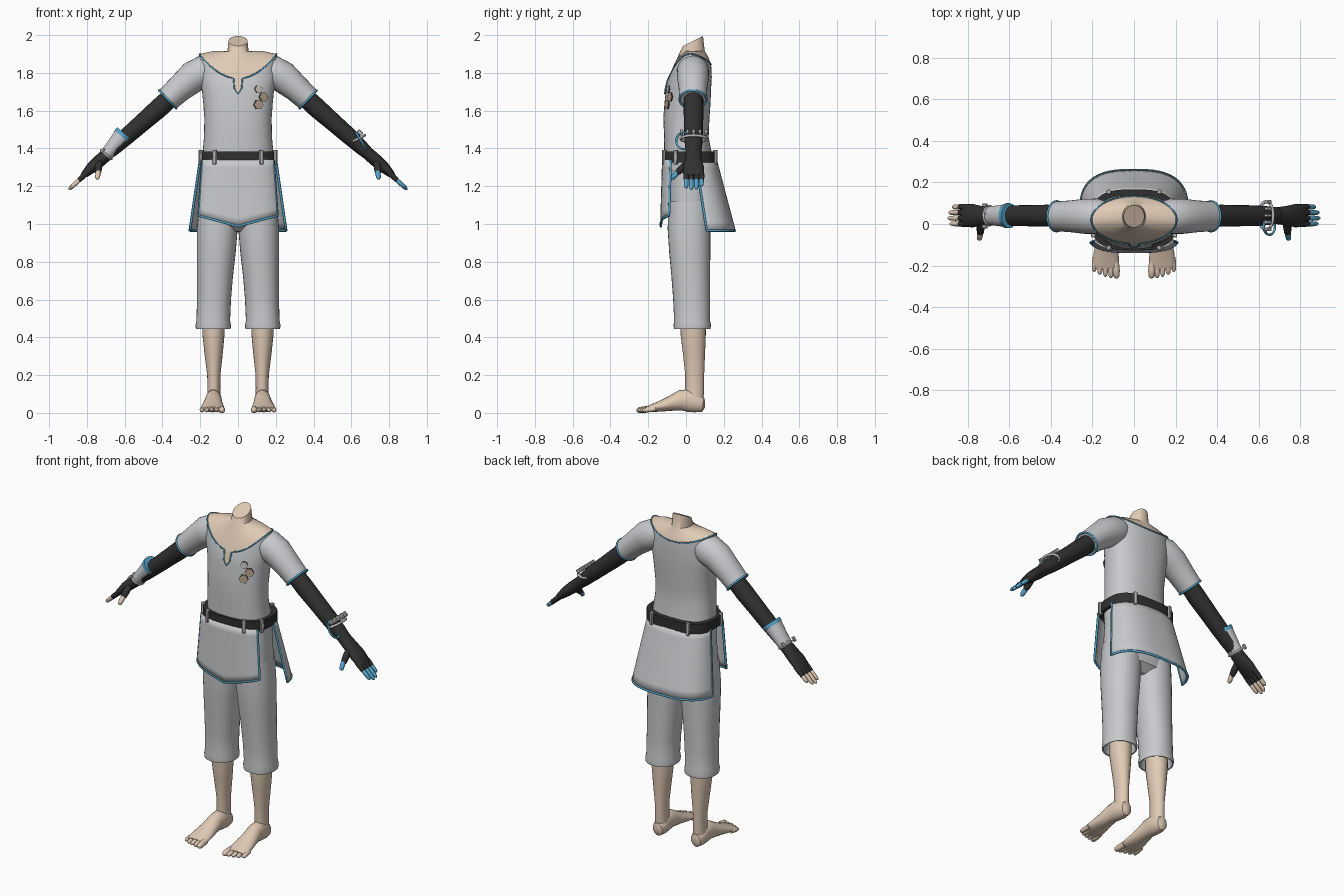
import bpy, bmesh, math
from math import sin, cos, pi, radians
from mathutils import Vector, Matrix
from mathutils.bvhtree import BVHTree

cube = bpy.data.objects.get("Cube")
if cube:
    bpy.data.objects.remove(cube)


def material(name, *rgb):
    m = bpy.data.materials.new(name)
    m.use_nodes = True
    m.diffuse_color = (*rgb, 1)
    m.node_tree.nodes["Principled BSDF"].inputs["Base Color"].default_value = (*rgb, 1)
    return m


CLOTH = material("grey_cloth", .58, .59, .61)
SKIN = material("skin", .74, .59, .46)
BLACK = material("black_fabric", .03, .03, .03)
BLUE = material("blue", .09, .37, .58)
METAL = material("silver_metal", .5, .5, .51)
TAN = material("tan_badge", .48, .36, .26)
PALE = material("pale_badge", .62, .57, .53)


def finish(name, bm, mat):
    bmesh.ops.recalc_face_normals(bm, faces=bm.faces)
    me = bpy.data.meshes.new(name)
    bm.to_mesh(me)
    bm.free()
    me.materials.append(mat)
    me.shade_smooth()
    me.set_sharp_from_angle(angle=radians(40))
    ob = bpy.data.objects.new(name, me)
    bpy.context.collection.objects.link(ob)
    return ob


def loft(name, rings, mat, caps=True, closed=True):
    """Skin a list of equal-length point rings."""
    bm = bmesh.new()
    rows = [[bm.verts.new(p) for p in r] for r in rings]
    n = len(rows[0])
    for a, b in zip(rows, rows[1:]):
        for i in range(n if closed else n - 1):
            j = (i + 1) % n
            bm.faces.new((a[i], a[j], b[j], b[i]))
    if caps:
        bm.faces.new(rows[0])
        bm.faces.new(rows[-1])
    return finish(name, bm, mat)


def oval_point(t, cx, cy, z, a, b, e=1):
    c, s = cos(t), sin(t)
    return Vector((cx + math.copysign(a * abs(c) ** e, c),
                   cy + math.copysign(b * abs(s) ** e, s), z))


def oval(cx, cy, z, a, b, e=1, n=48):
    return [oval_point(2 * pi * i / n, cx, cy, z, a, b, e) for i in range(n)]


def tube(name, stations, mat, side=(0, 1, 0), n=20, caps=True):
    """Stations are (centre, half width along side, half height)."""
    pts = [Vector(s[0]) for s in stations]
    rings = []
    for i, (c, w, h) in enumerate(stations):
        d = (pts[min(i + 1, len(pts) - 1)] - pts[max(i - 1, 0)]).normalized()
        u = d.cross(Vector(side)).normalized()
        v = u.cross(d)
        rings.append([pts[i] + v * w * cos(2 * pi * k / n) + u * h * sin(2 * pi * k / n)
                      for k in range(n)])
    return loft(name, rings, mat, caps)


def digit(name, p, q, r, mat):
    p, q = Vector(p), Vector(q)
    tube(name, [(p.lerp(q, t), r * f, r * f) for t, f in
                ((0, .9), (.5, 1), (.85, .85), (.96, .5), (1, .2))], mat, n=10)


def trim(name, pts, r, mat, cyclic=False):
    cu = bpy.data.curves.new(name, "CURVE")
    cu.dimensions = "3D"
    cu.bevel_depth = r
    cu.bevel_resolution = 1
    cu.use_fill_caps = True
    sp = cu.splines.new("POLY")
    sp.points.add(len(pts) - 1)
    for p, co in zip(sp.points, pts):
        p.co = (*co, 1)
    sp.use_cyclic_u = cyclic
    cu.materials.append(mat)
    bpy.context.collection.objects.link(bpy.data.objects.new(name, cu))


def hoop(centre, axis, w, h, n=24):
    d = Vector(axis).normalized()
    side = Vector((0, 1, 0))
    u = d.cross(side)
    return [Vector(centre) + side * w * cos(2 * pi * i / n) + u * h * sin(2 * pi * i / n)
            for i in range(n)]


def block(name, centre, size, rot, mat):
    bm = bmesh.new()
    bmesh.ops.create_cube(bm, size=1, matrix=Matrix.Translation(centre) @ rot @ Matrix.Diagonal((*size, 1)))
    bmesh.ops.bevel(bm, geom=bm.edges[:], offset=.003, segments=1, affect="EDGES")
    finish(name, bm, mat)


# Tunic body, ending in a wide dipping neckline
def neckline(t):
    low = 1.77 if sin(t) < 0 else 1.845
    return Vector((.205 * cos(t), .02 + .113 * sin(t), low + (1.9 - low) * cos(t) ** 2))


collar = [neckline(2 * pi * i / 48) for i in range(48)]
body = [oval(0, cy, z, a, b, .85) for z, a, cy, b in
        ((1.28, .192, .015, .13), (1.36, .189, .012, .127), (1.46, .18, .002, .118),
         (1.56, .178, .002, .122), (1.64, .184, .008, .122), (1.70, .19, .012, .12))]
body.append([a.lerp(b, .55) * 1 + Vector((.012 * cos(i * pi / 24), .004 * sin(i * pi / 24), 0))
             for i, (a, b) in enumerate(zip(body[-1], collar))])
tunic = loft("tunic_body", body + [collar], CLOTH, caps=False)

# Shoulders and open-ended slanted neck
neck_base = oval(0, .035, 1.915, .056, .064)
neck_top = [p + Vector((0, 0, (p.y - .035) * .5)) for p in oval(0, .037, 1.968, .05, .053)]
slope = [a.lerp(b, .5) + Vector((0, 0, .008)) for a, b in zip(collar, neck_base)]
loft("shoulders_and_neck", [collar, slope, neck_base, neck_top], SKIN, caps=False)
loft("neck_end", [neck_top, [p.lerp(Vector((0, .037, 1.955)), .85) for p in neck_top]], SKIN)

# Collar slit with trim, laid onto the chest
chest = BVHTree.FromPolygons([v.co for v in tunic.data.vertices],
                             [p.vertices[:] for p in tunic.data.polygons])


def on_chest(x, z, lift=.003):
    hit, normal, _, _ = chest.ray_cast(Vector((x, -1, z)), Vector((0, 1, 0)))
    return hit + Vector((0, -lift, 0)), normal


slit = [on_chest(x, z)[0] for x, z in
        ((-.023, 1.765), (-.019, 1.718), (0, 1.69), (.019, 1.718), (.023, 1.765))]
bm = bmesh.new()
bm.faces.new([bm.verts.new(p) for p in slit])
finish("collar_slit", bm, SKIN)
trim("collar_trim", [neckline(radians(-83 + 346 * i / 60)) for i in range(61)] + slit, .004, BLUE, True)

# Hexagon badge
for i, (x, z, r, mat) in enumerate(((.135, 1.672, .027, TAN), (.108, 1.632, .028, TAN), (.108, 1.715, .022, PALE))):
    p, nrm = on_chest(x, z, .002)
    if nrm.y > 0:
        nrm = -nrm
    frame = Matrix.Translation(p) @ nrm.to_track_quat("Z", "Y").to_matrix().to_4x4()
    for part, rr, depth, m in (("rim", r, .005, BLACK), ("face", r * .9, .008, mat)):
        bm = bmesh.new()
        bmesh.ops.create_cone(bm, cap_ends=True, segments=6, radius1=rr, radius2=rr, depth=depth,
                              matrix=frame @ Matrix.Rotation(pi / 6, 4, "Z"))
        finish(f"badge_{part}_{i}", bm, m)

# Belt and its loops
BELT = (.207, .147, .7)
loft("belt", [oval(0, .02, z, BELT[0] - k, BELT[1] - k, BELT[2]) for z, k in
              ((1.325, .03), (1.325, 0), (1.384, 0), (1.384, .03))], BLACK, caps=False)
for i, deg in enumerate((-22, -62, -118, -158, 62, 118)):
    t = radians(deg)
    p = oval_point(t, 0, .02, 1.354, *BELT)
    q = oval_point(t + .02, 0, .02, 1.354, *BELT) - p
    block(f"belt_loop_{i}", p, (.02, .022, .078), Matrix.Rotation(math.atan2(q.y, q.x), 4, "Z"), METAL)


# Skirt panels with bordered edges
def panel(name, top, bottom, a0, a1, hem):
    rows = []
    angles = [radians(a0 + (a1 - a0) * i / 32) for i in range(33)]
    for k in range(9):
        row = []
        for t in angles:
            p, q = oval_point(t, *top), oval_point(t, *bottom)
            q.z = hem(q.x)
            row.append(p.lerp(q, k / 8))
        rows.append(row)
    ob = loft(name, rows, CLOTH, caps=False, closed=False)
    mod = ob.modifiers.new("thickness", "SOLIDIFY")
    mod.thickness = .008
    mod.offset = 0
    trim(name + "_trim", [r[0] for r in rows] + rows[-1][1:] + [r[-1] for r in rows[-2::-1]], .007, BLUE)


panel("front_skirt", (0, .02, 1.34, .212, .143, .62), (0, .02, 1, .235, .153, .6), -145, -35,
      lambda x: .988 + .27 * abs(x))
panel("back_skirt", (0, .02, 1.34, .202, .14, .75), (0, .062, 1, .257, .197, .72), 8, 172,
      lambda x: .965)

# Trousers
loft("trouser_hips", [oval(0, .018, z, a, b, .8) for z, a, b in
                      ((.96, .1, .06), (1.0, .19, .105), (1.1, .203, .118), (1.3, .188, .12))], CLOTH)
for s, lr in ((1, "left"), (-1, "right")):
    loft(lr + "_trouser_leg", [oval(s * x, cy, z, a, b, .92, 32) for z, x, a, cy, b in
         ((.5, .13, .075, .035, .08), (.447, .131, .085, .033, .09), (.445, .131, .092, .033, .097),
          (.465, .131, .094, .033, .099), (.49, .131, .089, .032, .095), (.6, .127, .09, .03, .098),
          (.72, .122, .095, .025, .102), (.85, .115, .103, .02, .109), (.97, .11, .108, .016, .113),
          (1.12, .105, .1, .018, .112))], CLOTH, caps=False)

    # Bare calf and ankle
    loft(lr + "_calf", [oval(s * x, cy, z, a, b, 1, 24) for z, x, a, cy, b in
         ((.55, .13, .06, .038, .068), (.42, .13, .059, .038, .067), (.32, .129, .049, .042, .059),
          (.2, .128, .035, .046, .05), (.13, .128, .034, .046, .05), (.06, .128, .036, .046, .046))], SKIN)

    # Foot and toes
    tube(lr + "_foot", [((s * x, y, z), w, h) for y, x, z, w, h in
         ((.1, .128, .045, .012, .018), (.09, .128, .045, .032, .04), (.06, .128, .05, .041, .049),
          (.02, .129, .066, .042, .062), (-.03, .13, .066, .044, .054), (-.08, .132, .05, .05, .04),
          (-.14, .134, .034, .06, .028), (-.19, .135, .023, .063, .019), (-.215, .135, .019, .058, .013))],
         SKIN, side=(1, 0, 0))
    for i in range(5):
        digit(f"{lr}_toe_{i}", (s * (.088 + .025 * i), -.185 + .006 * i, .021),
              (s * (.084 + .027 * i), -.262 + .002 * i * i, .013), .018 if i == 0 else .0135, SKIN)

    # Sleeve, arm and glove
    Y = .04
    tube(lr + "_sleeve", [((s * x, Y - .003, z), w, h) for x, z, w, h in
         ((.13, 1.822, .07, .075), (.175, 1.808, .085, .087), (.24, 1.777, .084, .084),
          (.31, 1.717, .076, .072), (.372, 1.66, .072, .066))], CLOTH, n=28)
    out = Vector((s * .72, 0, -.68))
    trim(lr + "_sleeve_trim", hoop((s * .372, Y - .003, 1.66), out, .072, .066), .006, BLUE, True)
    tube(lr + "_arm", [((s * x, Y, z), w, h) for x, z, w, h in
         ((.33, 1.695, .05, .05), (.42, 1.612, .053, .052), (.5, 1.542, .051, .048), (.58, 1.472, .05, .045),
          (.65, 1.408, .045, .039), (.71, 1.353, .038, .03))], BLACK)
    tube(lr + "_glove", [((s * x, Y, z), w, h) for x, z, w, h in
         ((.69, 1.372, .041, .034), (.73, 1.337, .046, .034), (.775, 1.298, .056, .03),
          (.81, 1.265, .055, .02), (.825, 1.252, .05, .012))], BLACK)
    tip = BLUE if s > 0 else SKIN
    for i, reach in enumerate((.062, .072, .068, .05)):
        y = .001 + .027 * i
        digit(f"{lr}_glove_finger_{i}", (s * .79, y, 1.28), (s * .85, y, 1.224), .0155, BLACK)
        digit(f"{lr}_finger_{i}", (s * .825, y, 1.247), (s * (.825 + reach), y, 1.247 - reach * .92), .0125, tip)
    digit(lr + "_glove_thumb", (s * .735, .015, 1.33), (s * .742, -.052, 1.265), .02, BLACK)
    digit(lr + "_thumb", (s * .738, -.035, 1.285), (s * .746, -.077, 1.238), .0145, tip)

# Right bracer with trim and wrist clasp
tube("bracer", [((x, Y, z), w, h) for x, z, w, h in
     ((-.603, 1.475, .058, .05), (-.615, 1.461, .056, .049), (-.66, 1.409, .049, .04), (-.702, 1.36, .044, .035))],
     CLOTH, n=28)
down = (-.65, 0, -.76)
tube("bracer_trim", [((x, Y, z), .06, .052) for x, z in ((-.6, 1.478), (-.614, 1.462))], BLUE, n=28)
trim("wrist_band", hoop((-.697, Y, 1.367), down, .046, .037), .006, METAL, True)
for i, y in enumerate((-.012, .045, .09)):
    block(f"wrist_clasp_{i}", (-.718, y, 1.388), (.03, .018, .014), Matrix.Rotation(-.85, 4, "Y"), METAL)

# Left bracelet with studs and a hanging loop
trim("bracelet", hoop((.637, Y, 1.452), (.45, 0, -.89), .068, .038), .008, METAL, True)
for i in range(5):
    block(f"bracelet_stud_{i}", (.645, -.025 + .033 * i, 1.484), (.03, .016, .022),
          Matrix.Rotation(.75, 4, "Y"), METAL)
trim("bracelet_loop", hoop((.652, -.012, 1.44), (.85, 0, .52), .04, .052), .006, BLUE, True)
